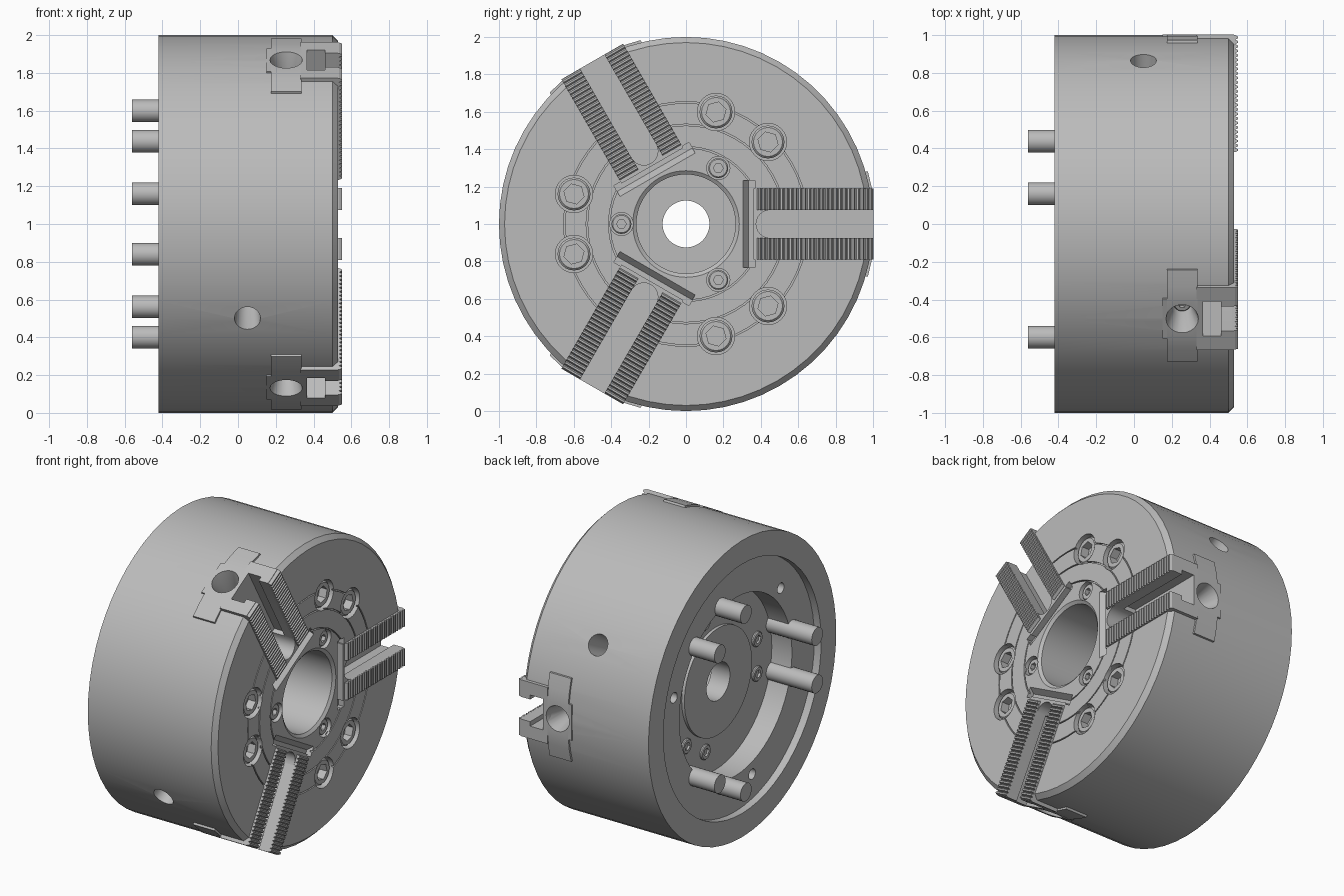
import bpy, bmesh
from math import sin, cos, pi, radians
from mathutils import Matrix

cube = bpy.data.objects.get("Cube")
if cube:
    bpy.data.objects.remove(cube)

steel = bpy.data.materials.new("machined grey steel")
steel.use_nodes = True
GREY = (0.5, 0.5, 0.5, 1)
steel.diffuse_color = GREY
steel.node_tree.nodes["Principled BSDF"].inputs["Base Color"].default_value = GREY


def place(angle, x=0, r=0):
    """Position on the chuck: angle about the x axis, distance x along it, radius r."""
    return (Matrix.Translation((0, 0, 1)) @ Matrix.Rotation(radians(angle), 4, 'X')
            @ Matrix.Translation((x, r, 0)))


def radial(angle, x):
    """Like place, but with the local x axis pointing outwards."""
    return place(angle, x) @ Matrix.Rotation(pi / 2, 4, 'Z')


def finish(name, bm, matrix):
    bmesh.ops.recalc_face_normals(bm, faces=bm.faces)
    mesh = bpy.data.meshes.new(name)
    bm.to_mesh(mesh)
    bm.free()
    mesh.transform(matrix)
    mesh.materials.append(steel)
    obj = bpy.data.objects.new(name, mesh)
    bpy.context.collection.objects.link(obj)
    return obj


def turned(name, profile, matrix, segments=24, closed=False):
    """Revolve (x, radius[, 'hex']) points about x, with end caps or as a closed ring."""
    bm = bmesh.new()
    rings = []
    for x, r, *shape in profile:
        ring = []
        for i in range(segments):
            a = 2 * pi * i / segments
            rr = r * cos(pi / 6) / cos(a % (pi / 3) - pi / 6) if shape else r
            ring.append(bm.verts.new((x, rr * cos(a), rr * sin(a))))
        rings.append(ring)
    pairs = list(zip(rings, rings[1:]))
    if closed:
        pairs.append((rings[-1], rings[0]))
    else:
        bm.faces.new(rings[0])
        bm.faces.new(rings[-1])
    for a, b in pairs:
        for i in range(segments):
            j = (i + 1) % segments
            bm.faces.new((a[i], a[j], b[j], b[i]))
    return finish(name, bm, matrix)


def prism(name, points, low, high, matrix, axis):
    """Extrude a flat outline: axis 'x' takes (y, z) points, axis 'z' takes (x, y) points."""
    bm = bmesh.new()
    ends = [[bm.verts.new((h, p, q) if axis == 'x' else (p, q, h)) for p, q in points]
            for h in (low, high)]
    for end in ends:
        bm.faces.new(end)
    for i in range(len(points)):
        j = (i + 1) % len(points)
        bm.faces.new((ends[0][i], ends[0][j], ends[1][j], ends[1][i]))
    return finish(name, bm, matrix)


def block(name, x, y, half, matrix):
    outline = [(x[0], y[0]), (x[1], y[0]), (x[1], y[1]), (x[0], y[1])]
    return prism(name, outline, -half, half, matrix, 'z')


def activate(obj):
    bpy.ops.object.select_all(action='DESELECT')
    obj.select_set(True)
    bpy.context.view_layer.objects.active = obj


def cut(obj, cutter):
    mod = obj.modifiers.new("cut", 'BOOLEAN')
    mod.operation = 'DIFFERENCE'
    mod.solver = 'EXACT'
    mod.object = cutter
    activate(obj)
    bpy.ops.object.modifier_apply(modifier=mod.name)
    bpy.data.objects.remove(cutter)


def socket_bolt(name, length, r, hexagon, matrix, flip=False):
    """Bolt head with a hexagon socket, its face at local x = 0."""
    d = -1 if flip else 1
    c = r * 0.12
    turned(name, [(-d * length, r), (-d * c, r), (0, r - c), (0, hexagon, 'hex'),
                  (-d * hexagon, hexagon, 'hex')], matrix)


FACE = 0.53
JAWS = (0, 120, 240)
BETWEEN = (60, 180, 300)

# Main body: stepped recess at the back, fine ring grooves and a bore at the front
profile = [(-0.24, 0.125), (-0.24, 0.36), (-0.22, 0.36), (-0.22, 0.6), (-0.37, 0.6),
           (-0.37, 0.84), (-0.42, 0.84), (-0.42, 1), (0.5, 1), (FACE, 0.97)]
for r in (0.65, 0.53, 0.41):
    profile += [(FACE, r + 0.004), (FACE - 0.015, r + 0.004),
                (FACE - 0.015, r - 0.004), (FACE, r - 0.004)]
profile += [(FACE, 0.285), (0.515, 0.265), (-0.1, 0.265), (-0.1, 0.125)]
body = turned("chuck_body", profile, place(0), 60, closed=True)

# Radial holes on the rim and small holes on the rear ledge
for angle in (30, 210):
    cut(body, turned("cutter", [(0.75, 0.05), (0.85, 0.06), (1.02, 0.07)], radial(angle, 0.05)))
for angle in (15, 135, 255):
    cut(body, turned("cutter", [(-0.4, 0.035), (-0.25, 0.035)], place(angle, 0, 0.68)))

# Mounting bolts: front heads, rear shanks and the smaller bolts on the rear hub
for centre in BETWEEN:
    for side in (-15, 15):
        a = centre + side
        cut(body, turned("cutter", [(0.45, 0.1), (0.6, 0.1)], place(a, 0, 0.62)))
        socket_bolt("mounting_bolt_head", 0.12, 0.088, 0.055, place(a, FACE - 0.015, 0.62))
        turned("mounting_bolt_shank", [(-0.56, 0.06), (-0.2, 0.06)], place(a, 0, 0.62))
        socket_bolt("hub_bolt", 0.05, 0.05, 0.028, place(a, -0.235, 0.45), flip=True)
    cut(body, turned("cutter", [(0.44, 0.062), (0.6, 0.062)], place(centre, 0, 0.345)))
    socket_bolt("cover_bolt", 0.1, 0.053, 0.026, place(centre, FACE - 0.015, 0.345))

# Jaws
for angle in JAWS:
    m = place(angle)
    # Sloped flat of the centre cover, then the slot that holds the jaw
    flat = [(0.535, 0.3), (0.49, 0.335), (0.49, 0.37), (0.6, 0.37), (0.6, 0.3)]
    cut(body, prism("cutter", flat, -0.232, 0.232, m, 'z'))
    cut(body, block("cutter", (0.33, 0.7), (0.36, 1.1), 0.19, m))

    # Base jaw with a T-shaped channel, round at its inner end
    jaw = block("base_jaw", (0.33, FACE), (0.36, 1.003), 0.19, m)
    w = 0.075
    capsule = [(0.45 - w * sin(pi * i / 12), w * cos(pi * i / 12)) for i in range(13)]
    cut(jaw, prism("cutter", capsule + [(1.1, -w), (1.1, w)], 0.37, 0.7, m, 'x'))
    cut(jaw, block("cutter", (0.365, 0.46), (0.45, 1.1), 0.105, m))

    # Serrated strips either side of the channel
    teeth, start = 26, 0.38
    pitch = (1.0 - start) / teeth
    comb = [(FACE - 0.01, start)]
    for i in range(teeth):
        y = start + i * pitch
        comb += [(0.535, y), (0.55, y + pitch * 0.3), (0.55, y + pitch * 0.7)]
    comb += [(0.535, 1.0), (FACE - 0.01, 1.0)]
    for low, high in ((-0.19, -w), (w, 0.19)):
        prism("jaw_serration", comb, low, high, m, 'z')

    # Wide foot of the jaw on the rim, with a tapered screw hole
    half = [(0.8, 0.28), (0.973, 0.28), (0.994, 0.19), (1.003, 0.12)]
    foot_shape = half + [(y, -z) for y, z in reversed(half)]
    foot = prism("jaw_foot", foot_shape, 0.175, 0.335, m, 'x')
    tab = block("jaw_foot_tab", (0.15, 0.178), (0.8, 1.003), 0.12, m)
    for part in (body, foot, tab, jaw):
        cut(part, turned("cutter", [(0.76, 0.05), (0.88, 0.055), (1.02, 0.09)],
                         radial(angle, 0.255)))
    socket_bolt("jaw_screw", 0.1, 0.045, 0.022, radial(angle, 0.255) @ Matrix.Translation((0.85, 0, 0)))

# Smooth turned surfaces, crisp machined edges
for obj in bpy.context.scene.objects:
    if obj.type == 'MESH' and steel.name in obj.data.materials:
        activate(obj)
        bpy.ops.object.shade_smooth_by_angle(angle=radians(25))
